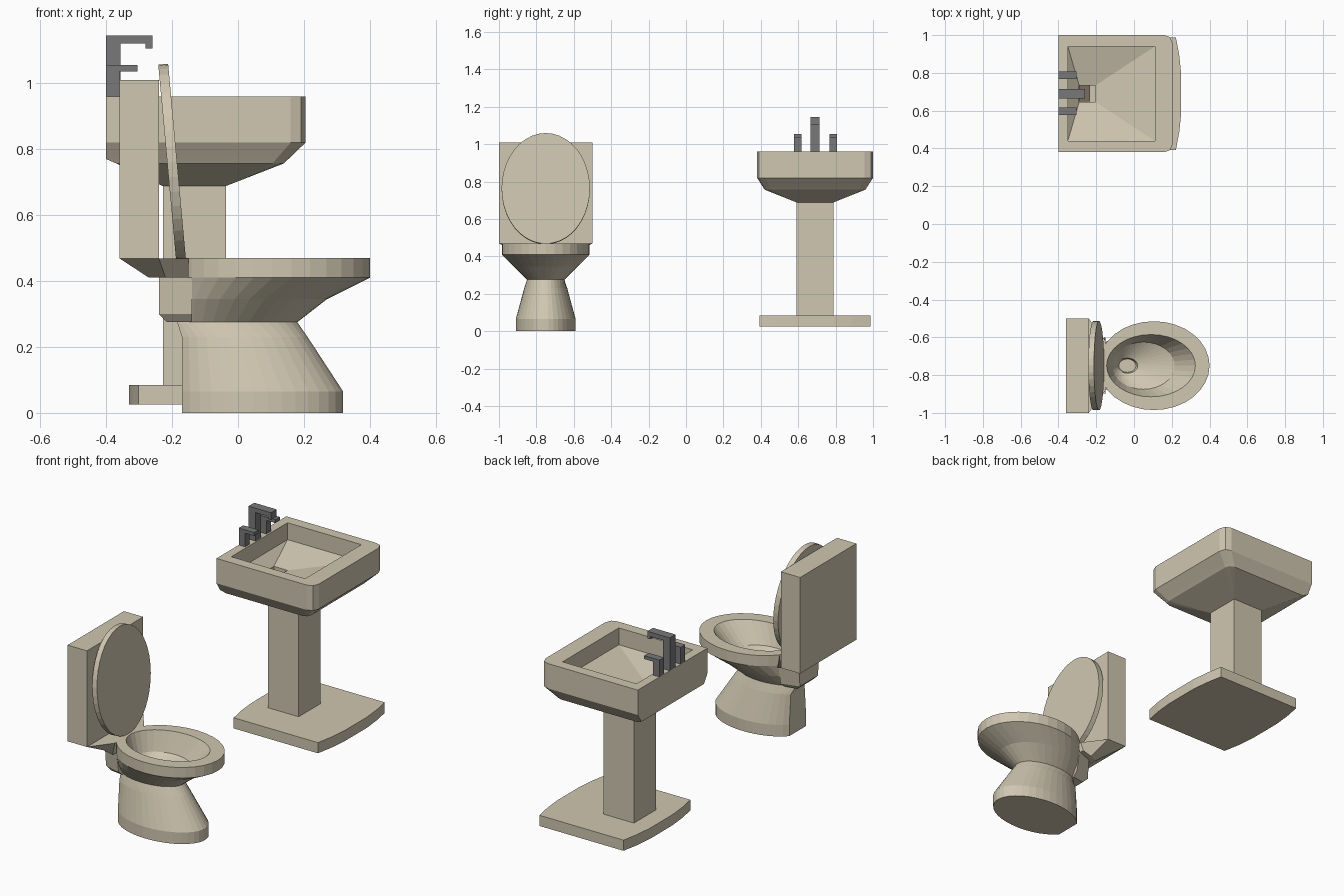
import bpy, bmesh, math
from mathutils import Matrix

cube = bpy.data.objects.get("Cube")
if cube:
    bpy.data.objects.remove(cube, do_unlink=True)


def material(name, rgb):
    m = bpy.data.materials.new(name)
    m.use_nodes = True
    m.diffuse_color = (*rgb, 1)
    m.node_tree.nodes["Principled BSDF"].inputs["Base Color"].default_value = (*rgb, 1)
    return m


cream = material("cream ceramic", (0.63, 0.57, 0.44))
grey = material("grey metal", (0.19, 0.19, 0.195))
brown = material("brown drain", (0.2, 0.15, 0.11))
TOILET_Y, SINK_Y = -0.75, 0.69


def finish(name, bm, mat, y=0):
    bmesh.ops.remove_doubles(bm, verts=bm.verts, dist=0.0005)
    bmesh.ops.recalc_face_normals(bm, faces=bm.faces)
    mesh = bpy.data.meshes.new(name)
    bm.to_mesh(mesh)
    bm.free()
    mesh.materials.append(mat)
    obj = bpy.data.objects.new(name, mesh)
    obj.location.y = y
    bpy.context.collection.objects.link(obj)
    return obj


def loft(name, rings, mat, y):
    """Skin a stack of (z, outline) rings and cap both ends."""
    bm = bmesh.new()
    loops = [[bm.verts.new((px, py, z)) for px, py in pts] for z, pts in rings]
    n = len(loops[0])
    for a, b in zip(loops, loops[1:]):
        for i in range(n):
            j = (i + 1) % n
            bm.faces.new((a[i], a[j], b[j], b[i]))
    bm.faces.new(loops[0][::-1])
    bm.faces.new(loops[-1])
    return finish(name, bm, mat, y)


def boxes(name, spans, mat, y=0):
    """Join boxes given as x, y and z ranges."""
    bm = bmesh.new()
    for span in spans:
        size = [b - a for a, b in span]
        mid = [(a + b) / 2 for a, b in span]
        bmesh.ops.create_cube(bm, size=1, matrix=Matrix.Translation(mid) @ Matrix.Diagonal((*size, 1)))
    return finish(name, bm, mat, y)


def ellipse(cx, rx, ry, back=-1, n=32):
    """Oval outline, cut flat at x = back."""
    pts = []
    limit = math.acos(max(-1, (back - cx) / rx))
    for i in range(n):
        a = -limit + 2 * limit * i / (n if limit > 3.14 else n - 1)
        pts.append((cx + rx * math.cos(a), ry * math.sin(a)))
    return pts


def mirrored(half):
    """Complete an outline from its -y half, listed back to front."""
    return half + [(x, -y) for x, y in reversed(half)]


def basin(x0, x1, hy, c=0):
    """Rectangle with rounded front corners."""
    return mirrored([(x0, -hy), (x1 - c, -hy), (x1 - 0.3 * c, -hy + 0.25 * c), (x1, -hy + c)])


# Toilet foot
loft("toilet_foot", [
    (0, ellipse(0.06, 0.26, 0.16, -0.17)),
    (0.065, ellipse(0.06, 0.26, 0.16, -0.17)),
    (0.23, ellipse(0.005, 0.207, 0.115, -0.17)),
    (0.276, ellipse(-0.005, 0.185, 0.1, -0.185)),
], cream, TOILET_Y)

# Bowl: outside, rim, then hollow inside
loft("toilet_bowl", [
    (0.275, ellipse(-0.005, 0.185, 0.1)),
    (0.345, ellipse(0.035, 0.235, 0.17)),
    (0.41, ellipse(0.105, 0.295, 0.235)),
    (0.47, ellipse(0.105, 0.295, 0.235)),
    (0.47, ellipse(0.09, 0.235, 0.165)),
    (0.36, ellipse(0.05, 0.165, 0.125)),
    (0.31, ellipse(-0.035, 0.055, 0.04)),
    (0.285, ellipse(-0.035, 0.045, 0.035)),
], cream, TOILET_Y)

# Neck joining bowl and tank
loft("toilet_neck", [
    (0.275, mirrored([(-0.215, -0.07), (-0.14, -0.08)])),
    (0.30, mirrored([(-0.24, -0.08), (-0.14, -0.11)])),
    (0.41, mirrored([(-0.24, -0.09), (-0.14, -0.13)])),
], cream, TOILET_Y)
loft("tank_support", [
    (0.41, mirrored([(-0.27, -0.11), (-0.22, -0.13), (-0.15, -0.15)])),
    (0.469, mirrored([(-0.36, -0.25), (-0.24, -0.25), (-0.15, -0.13)])),
], cream, TOILET_Y)
boxes("toilet_tank", [((-0.36, -0.24), (-0.25, 0.25), (0.469, 1.01))], cream, TOILET_Y)

# Raised lid, leaning back on the tank
bm = bmesh.new()
bmesh.ops.create_cone(bm, cap_ends=True, segments=40, radius1=1, radius2=1, depth=1,
                      matrix=Matrix.Translation((-0.2, 0, 0.762))
                      @ Matrix.Rotation(math.radians(-5.2), 4, "Y")
                      @ Matrix.Diagonal((0.03, 0.236, 0.297, 1))
                      @ Matrix.Rotation(math.pi / 2, 4, "Y"))
finish("toilet_lid", bm, cream, TOILET_Y)

# Sink basin: underside, sides, rim, then hollow inside
loft("sink_basin", [
    (0.688, basin(-0.228, -0.037, 0.098)),
    (0.757, basin(-0.37, 0.14, 0.27, 0.035)),
    (0.77, basin(-0.4, 0.153, 0.278, 0.037)),
    (0.82, basin(-0.4, 0.205, 0.31, 0.045)),
    (0.96, basin(-0.4, 0.205, 0.31, 0.045)),
    (0.96, basin(-0.35, 0.11, 0.25)),
    (0.865, basin(-0.35, 0.11, 0.25)),
    (0.81, basin(-0.29, -0.205, 0.043)),
    (0.785, basin(-0.29, -0.205, 0.043)),
], cream, SINK_Y)
boxes("sink_drain", [((-0.289, -0.232), (-0.042, 0.042), (0.786, 0.793))], brown, SINK_Y)

# Pedestal and foot with bowed front and back
boxes("sink_pedestal", [((-0.228, -0.037), (-0.098, 0.098), (0.08, 0.69))], cream, SINK_Y)
foot = mirrored([(-0.33, -0.1), (-0.32, -0.2), (-0.302, -0.297),
                 (0.222, -0.297), (0.24, -0.2), (0.25, -0.1)])
loft("sink_foot", [(0.025, foot), (0.085, foot)], cream, SINK_Y)

# Tap spout and two handles
boxes("tap_spout", [
    ((-0.4, -0.357), (-0.025, 0.025), (0.955, 1.145)),
    ((-0.357, -0.26), (-0.025, 0.025), (1.12, 1.145)),
    ((-0.28, -0.26), (-0.025, 0.025), (1.105, 1.12)),
], grey, SINK_Y)
for side, y in (("right", -0.092), ("left", 0.097)):
    boxes("tap_handle_" + side, [
        ((-0.4, -0.36), (y - 0.02, y + 0.02), (0.955, 1.055)),
        ((-0.36, -0.305), (y - 0.02, y + 0.02), (1.036, 1.055)),
    ], grey, SINK_Y)
